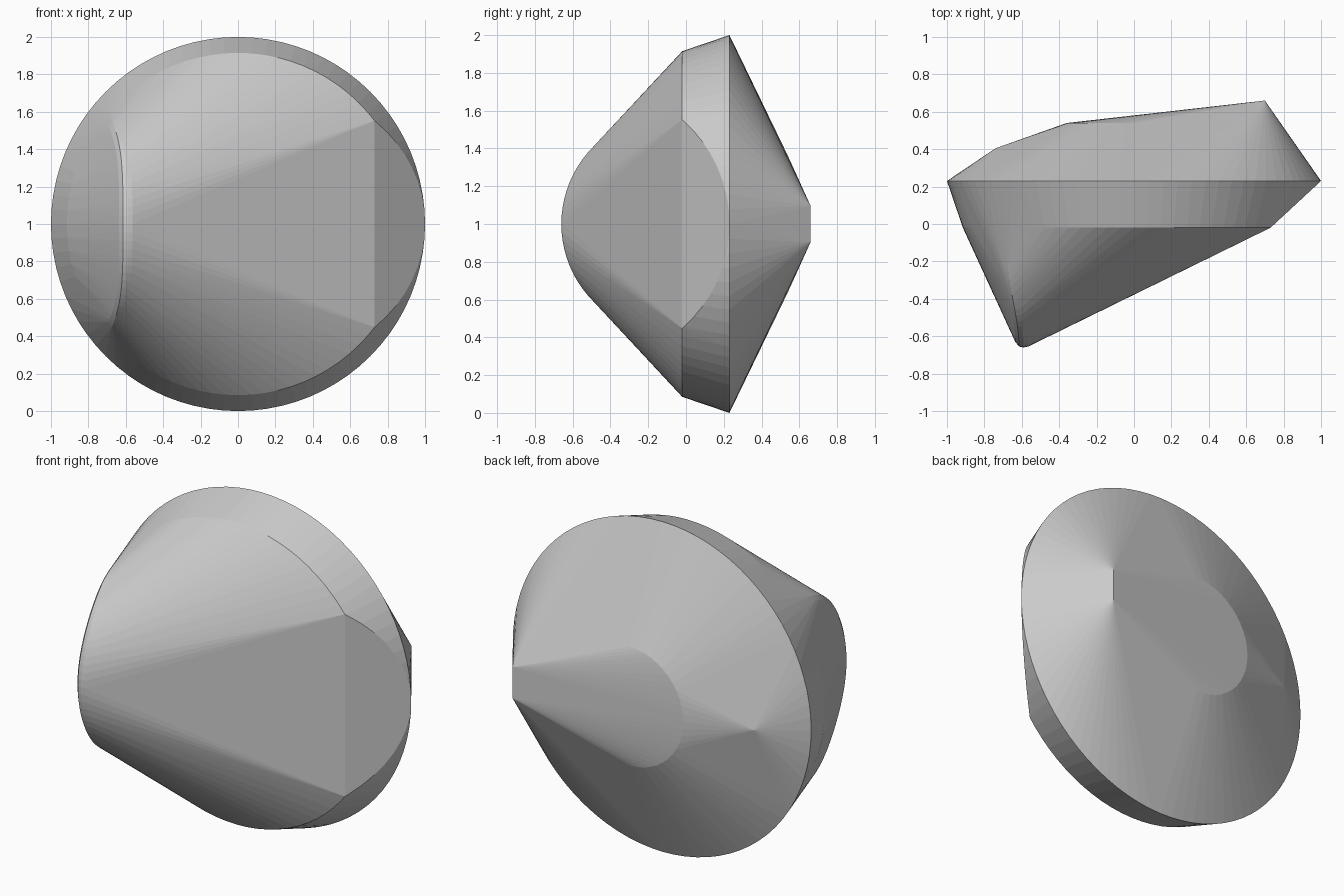
import bpy, bmesh
from math import sin, cos, pi, tau

if "Cube" in bpy.data.objects:
    bpy.data.objects.remove(bpy.data.objects["Cube"])

N = 80
pts = []

# wide rim, and front bevel ring trimmed by a slanted plane on the right
for i in range(N):
    a = tau * i / N
    c, s = cos(a), sin(a)
    pts.append((c, 0.23, 1 + s))
    t = max(0.0, (0.915 * c - 0.73) / (0.27 - 0.085 * c))
    r = 0.915 + 0.085 * t
    pts.append((r * c, -0.02 + 0.25 * t, 1 + r * s))
# sharp corners of the trimmed ring
for sz in (-1, 1):
    pts.append((0.73, -0.02, 1 + sz * 0.552))

# rounded front lip: half disc standing on edge, bending outward at its ends
for x, r in ((-0.565, 0.575), (-0.59, 0.58), (-0.615, 0.575), (-0.635, 0.55)):
    for i in range(41):
        a = -pi / 2 + pi * i / 40
        pts.append((x - 0.07 * sin(a) ** 4, -0.08 - r * cos(a), 1 + r * sin(a)))

# small half disc on the back
for i in range(25):
    a = pi / 2 + pi * i / 24
    pts.append((0.36 * cos(a), 0.54, 1 + 0.36 * sin(a)))

# back ridge and left back point
pts += [(0.7, 0.66, 0.905), (0.7, 0.66, 1.095), (-0.74, 0.405, 1.0)]

# wrap everything in one convex shell
bm = bmesh.new()
for p in pts:
    bm.verts.new(p)
bmesh.ops.remove_doubles(bm, verts=bm.verts, dist=1e-4)
res = bmesh.ops.convex_hull(bm, input=bm.verts)
junk = {g for g in res["geom_interior"] + res["geom_unused"]
        if isinstance(g, bmesh.types.BMVert)}
bmesh.ops.delete(bm, geom=list(junk), context='VERTS')
bmesh.ops.recalc_face_normals(bm, faces=bm.faces)
me = bpy.data.meshes.new("faceted_shell")
bm.to_mesh(me)
bm.free()
shell = bpy.data.objects.new("faceted_shell", me)
bpy.context.collection.objects.link(shell)
